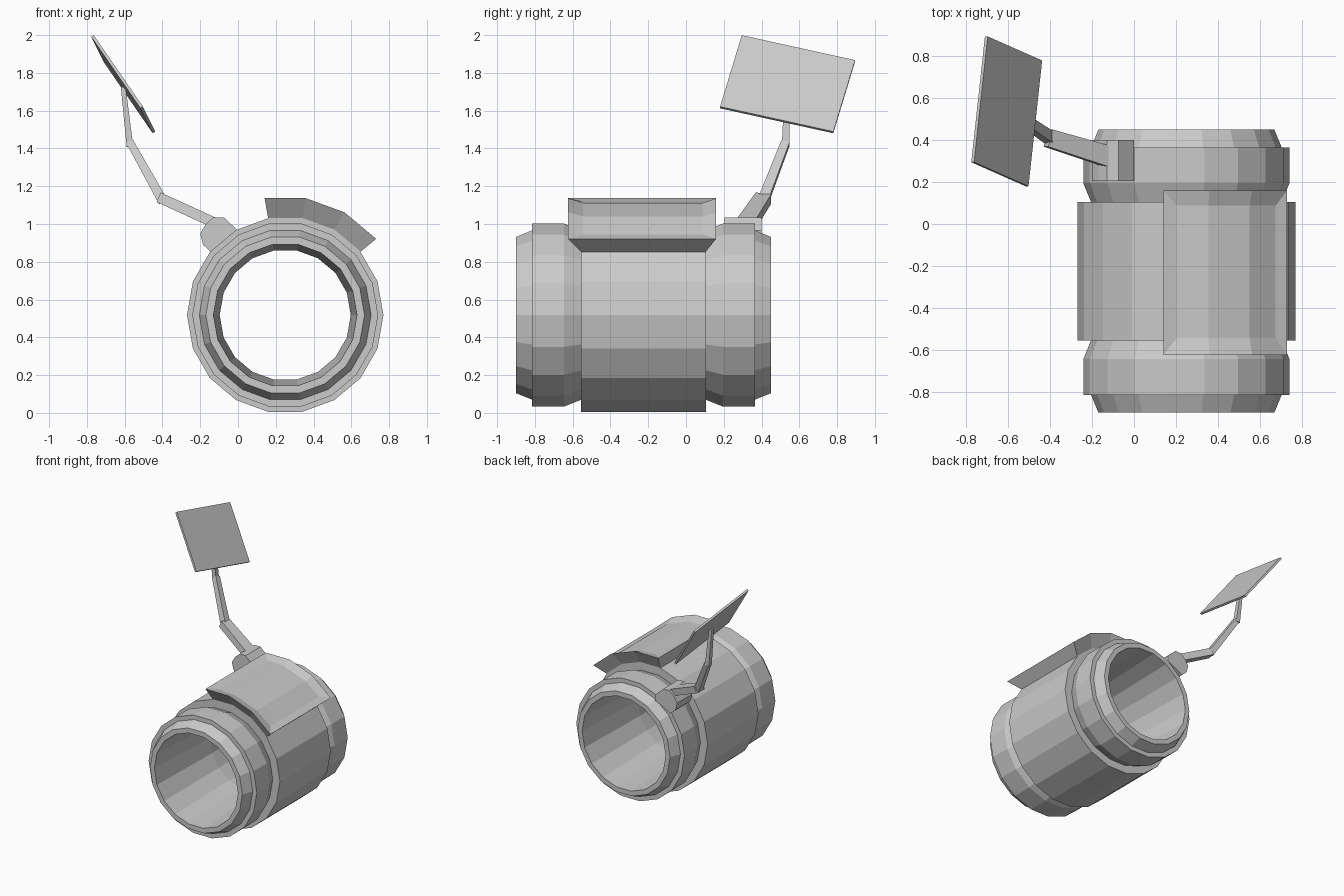
import bpy, math
from mathutils import Vector

if "Cube" in bpy.data.objects:
    bpy.data.objects.remove(bpy.data.objects["Cube"])

CX, CZ, N = 0.25, 0.518, 18   # barrel axis runs along y


def make(name, verts, faces):
    me = bpy.data.meshes.new(name)
    me.from_pydata([tuple(v) for v in verts], [], faces)
    ob = bpy.data.objects.new(name, me)
    bpy.context.collection.objects.link(ob)
    bpy.ops.object.select_all(action='DESELECT')
    ob.select_set(True)
    bpy.context.view_layer.objects.active = ob
    bpy.ops.object.mode_set(mode='EDIT')
    bpy.ops.mesh.select_all(action='SELECT')
    bpy.ops.mesh.normals_make_consistent(inside=False)
    bpy.ops.object.mode_set(mode='OBJECT')
    return ob


def polar(r, deg, y):
    a = math.radians(deg)
    return Vector((CX + r * math.cos(a), y, CZ + r * math.sin(a)))


def revolve(name, profile):
    """Closed (radius, y) profile turned around the barrel axis."""
    m = len(profile)
    verts = [polar(r, i * 360 / N, y) for i in range(N) for r, y in profile]
    faces = [(i * m + j, i * m + (j + 1) % m,
              (i + 1) % N * m + (j + 1) % m, (i + 1) % N * m + j)
             for i in range(N) for j in range(m)]
    return make(name, verts, faces)


def loft(name, rings):
    """Skin equal-sized rings and cap both ends."""
    m = len(rings[0])
    verts = [v for ring in rings for v in ring]
    faces = [(k * m + j, k * m + (j + 1) % m, (k + 1) * m + (j + 1) % m, (k + 1) * m + j)
             for k in range(len(rings) - 1) for j in range(m)]
    last = (len(rings) - 1) * m
    faces += [tuple(range(m)), tuple(range(last, last + m))]
    return make(name, verts, faces)


# Hollow barrel: one half profile mirrored about its middle
MID = -0.225
half = [(0.52, 0.33), (0.455, 0.33), (0.492, 0.42), (0.492, 0.59),
        (0.455, 0.59), (0.42, 0.675), (0.38, 0.675)]
profile = ([(r, MID + d) for r, d in half] + [(0.347, MID)]
           + [(r, MID - d) for r, d in reversed(half)])
revolve("cuff_barrel", profile)

# Flared curved display frame with a sunken panel
angles = (40, 60, 80, 100)
levels = [(0.51, angles, -0.555, 0.105), (0.522, angles, -0.555, 0.105),
          (0.628, angles, -0.625, 0.16), (0.603, (45, 60, 80, 94.5), -0.545, 0.088)]
rings = [[polar(r, a, y0) for a in angs] + [polar(r, a, y1) for a in reversed(angs)]
         for r, angs, y0, y1 in levels]
verts = [v for ring in rings for v in ring]
faces = [(k * 8 + j, k * 8 + (j + 1) % 8, k * 8 + 8 + (j + 1) % 8, k * 8 + 8 + j)
         for k in range(3) for j in range(8)]
for base in (0, 24):
    faces += [tuple(base + q for q in (j, j + 1, 6 - j, 7 - j)) for j in range(3)]
make("display_frame", verts, faces)

# Rounded hinge block on the barrel shoulder
hinge = [(-0.14, 0.85), (-0.185, 0.89), (-0.2, 0.95), (-0.17, 1.0),
         (-0.13, 1.035), (-0.075, 1.035), (0.0, 0.965), (0.0, 0.92)]
loft("arm_hinge", [[(x, y, z) for x, z in hinge] for y in (0.205, 0.4)])


# Folding arm made of tapering square bars
def bar(name, a, b, w0, w1, t0, t1):
    a, b = Vector(a), Vector(b)
    d = (b - a).normalized()
    u = Vector((0, 1, 0)) - d * d.y
    u.normalize()
    v = d.cross(u)
    loft(name, [[p + u * sx * w / 2 + v * sz * t / 2
                 for sx, sz in ((-1, -1), (1, -1), (1, 1), (-1, 1))]
                for p, w, t in ((a, w0, t0), (b, w1, t1))])


A = [Vector(p) for p in ((-0.77, 0.295, 1.995), (-0.705, 0.895, 1.863),
                         (-0.445, 0.78, 1.485), (-0.51, 0.18, 1.617))]
centre = sum(A, Vector()) / 4
bar("lower_arm", (-0.1, 0.315, 0.995), (-0.41, 0.41, 1.137), 0.1, 0.085, 0.055, 0.055)
bar("middle_arm", (-0.4, 0.41, 1.125), (-0.57, 0.527, 1.43), 0.055, 0.045, 0.05, 0.04)
bar("upper_arm", (-0.572, 0.527, 1.41), centre + Vector((0, 0, -0.015)),
    0.04, 0.03, 0.035, 0.025)

# Tilted flat screen
n = (A[1] - A[0]).cross(A[3] - A[0]).normalized() * 0.008
loft("screen", [[p + n for p in A], [p - n for p in A]])
